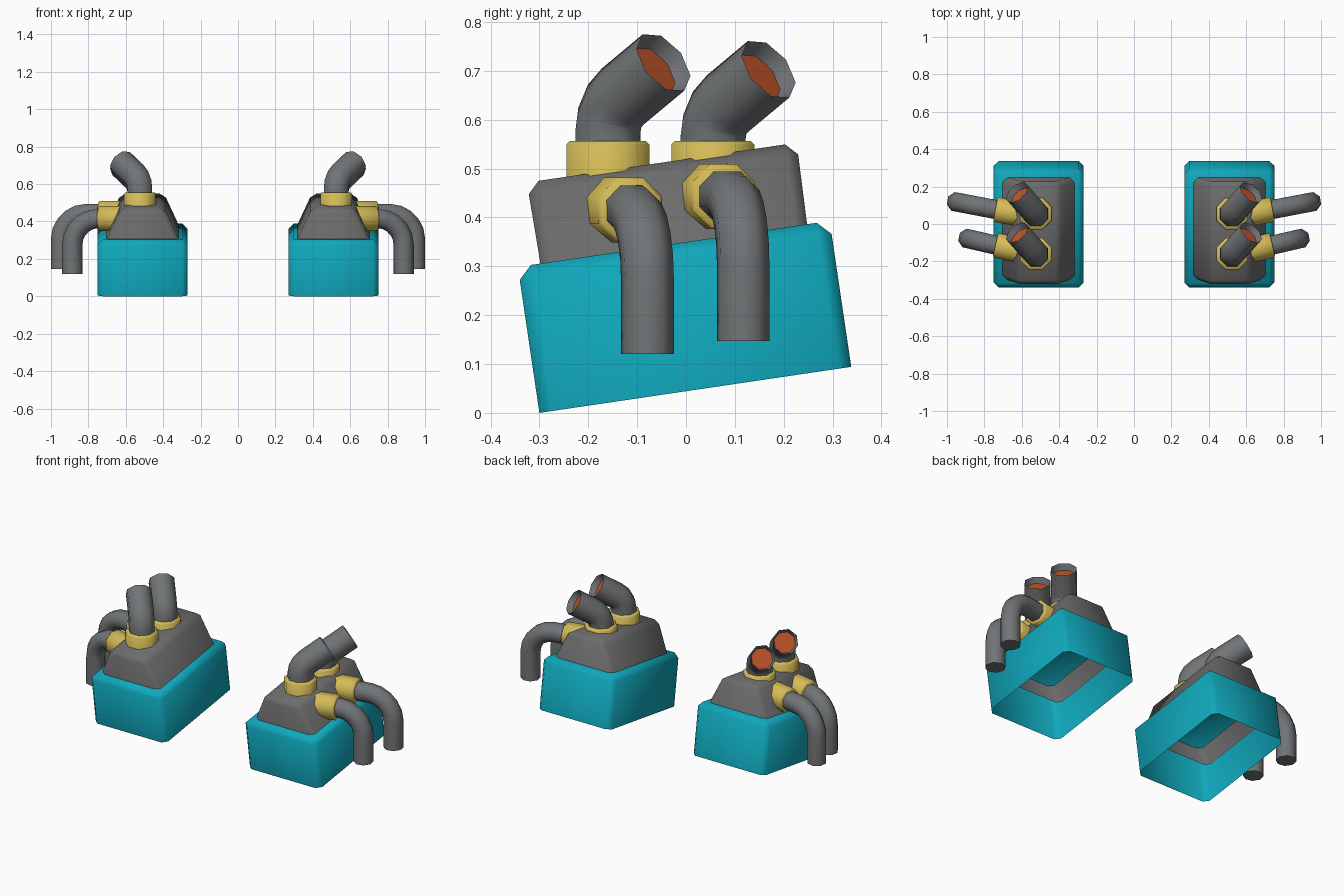
import bpy, bmesh, math
from mathutils import Vector, Matrix

if "Cube" in bpy.data.objects:
    bpy.data.objects.remove(bpy.data.objects["Cube"])

def material(name, rgb):
    m = bpy.data.materials.new(name)
    m.diffuse_color = (*rgb, 1)
    m.use_nodes = True
    m.node_tree.nodes["Principled BSDF"].inputs["Base Color"].default_value = m.diffuse_color
    return m

TEAL = material("teal", (0.005, 0.39, 0.50))
GREY = material("body grey", (0.15, 0.15, 0.152))
PIPE = material("pipe grey", (0.165, 0.175, 0.182))
YELLOW = material("brass yellow", (0.66, 0.50, 0.095))
ORANGE = material("glow orange", (0.50, 0.085, 0.022))

# Tilted frame of the block: origin at the middle of its bottom face
TILT = math.radians(8.4)
FRAME = (Matrix.Translation((0.51, -0.3, 0)) @ Matrix.Rotation(TILT, 4, 'X')
         @ Matrix.Translation((0, 0.3225, 0)))

def finish(name, bm, mats):
    """Soft shading below 50 degrees, then mirror to the other side."""
    bmesh.ops.recalc_face_normals(bm, faces=bm.faces)
    for f in bm.faces:
        f.smooth = True
    for e in bm.edges:
        e.smooth = len(e.link_faces) == 2 and e.calc_face_angle(0) < math.radians(50)
    me = bpy.data.meshes.new(name)
    bm.to_mesh(me)
    bm.free()
    for m in mats:
        me.materials.append(m)
    ob = bpy.data.objects.new(name, me)
    bpy.context.collection.objects.link(ob)
    ob.modifiers.new("mirror", 'MIRROR').use_mirror_merge = False

def block(name, z0, z1, bottom, top, bevel, mat):
    """Open-bottomed box with half sizes at the bottom and top."""
    bm = bmesh.new()
    bmesh.ops.create_cube(bm, size=2)
    for v in bm.verts:
        hx, hy = top if v.co.z > 0 else bottom
        v.co = (v.co.x * hx, v.co.y * hy, z1 if v.co.z > 0 else z0)
    edges = [e for e in bm.edges if max(v.co.z for v in e.verts) > z0 + 1e-4]
    bmesh.ops.bevel(bm, geom=edges, offset=bevel, segments=1, affect='EDGES')
    bmesh.ops.recalc_face_normals(bm, faces=bm.faces)
    under = [f for f in bm.faces if all(v.co.z < z0 + 1e-4 for v in f.verts)]
    bmesh.ops.delete(bm, geom=under, context='FACES_ONLY')
    bm.transform(FRAME)
    finish(name, bm, [mat])

def elbow(a, corner, b, trim, steps):
    """Path from a to b rounded at the corner."""
    a, c, b = Vector(a), Vector(corner), Vector(b)
    p = c + (a - c).normalized() * trim
    q = c + (b - c).normalized() * trim
    k = 0.55 + 0.12 * (steps < 4)
    h1, h2 = p.lerp(c, k), q.lerp(c, k)
    pts = [a]
    for i in range(steps + 1):
        t = i / steps
        s = 1 - t
        pts.append(p * s**3 + h1 * 3*s*s*t + h2 * 3*s*t*t + q * t**3)
    return pts + [b]

def tube(bm, pts, r, sides=8):
    """Sweep a polygon along pts; returns the end cap."""
    n = len(pts)
    tans = [(pts[min(i+1, n-1)] - pts[max(i-1, 0)]).normalized() for i in range(n)]
    tans[1] = (tans[0] + (pts[2] - pts[1]).normalized()).normalized() if n > 2 else tans[1]
    side = tans[0].cross(Vector((0, 1, 0.01))).normalized()
    rings = []
    for i, t in enumerate(tans):
        if i:
            side = tans[i-1].rotation_difference(t) @ side
        up = t.cross(side)
        ring = []
        for k in range(sides):
            a = 2 * math.pi * (k + 0.5) / sides
            ring.append(bm.verts.new(pts[i] + (side * math.cos(a) + up * math.sin(a)) * r))
        rings.append(ring)
    for lo, hi in zip(rings, rings[1:]):
        for k in range(sides):
            j = (k + 1) % sides
            bm.faces.new((lo[k], lo[j], hi[j], hi[k]))
    bm.faces.new(rings[0][::-1])
    return bm.faces.new(rings[-1])

def collar(name, a, b, r):
    bm = bmesh.new()
    a, b = Vector(a), Vector(b)
    d = (b - a).normalized()
    cap = tube(bm, [a, b], r)
    bmesh.ops.bevel(bm, geom=list(cap.edges), offset=0.007, segments=1, affect='EDGES')
    finish(name, bm, [YELLOW])

# Teal base and grey tapered head
block("engine_base", 0.0, 0.302, (0.24, 0.3225), (0.24, 0.3225), 0.027, TEAL)
block("engine_head", 0.21, 0.47, (0.235, 0.274), (0.115, 0.279), 0.024, GREY)

# Upper exhausts: collar, bent pipe, recessed glowing mouth
for i, (y, zc) in enumerate([(-0.160, 0.622), (0.055, 0.608)]):
    tag = ("front", "rear")[i]
    collar(f"{tag}_exhaust_collar", (0.525, y, 0.43), (0.525, y, 0.556), 0.092)
    bm = bmesh.new()
    end = (0.625, y + 0.114, zc + 0.095)
    cap = tube(bm, elbow((0.525, y, 0.45), (0.525, y, zc), end, 0.05, 3), 0.072)
    d = (Vector(end) - Vector((0.525, y, zc))).normalized()
    bmesh.ops.inset_region(bm, faces=[cap], thickness=0.008)
    bmesh.ops.inset_region(bm, faces=[cap], thickness=0.012)
    for v in cap.verts:
        v.co -= d * 0.035
    cap.material_index = 1
    finish(f"{tag}_exhaust_pipe", bm, [PIPE, ORANGE])

# Side pipes: collar on the sloped flank, pipe bending out and down
for i, (y0, y1, z, x1, zb) in enumerate([(-0.122, -0.079, 0.415, 0.886, 0.12),
                                         (0.070, 0.117, 0.443, 0.947, 0.147)]):
    tag = ("front", "rear")[i]
    out = Vector((x1 - 0.70, y1 - y0, 0)).normalized()
    start = Vector((0.70, y0, z))
    collar(f"{tag}_side_collar", start - out * 0.08, start + out * 0.042, 0.072)
    bm = bmesh.new()
    tube(bm, elbow(start - out * 0.04, (x1, y1, z), (x1, y1, zb), 0.14, 5), 0.055)
    finish(f"{tag}_side_pipe", bm, [PIPE])
